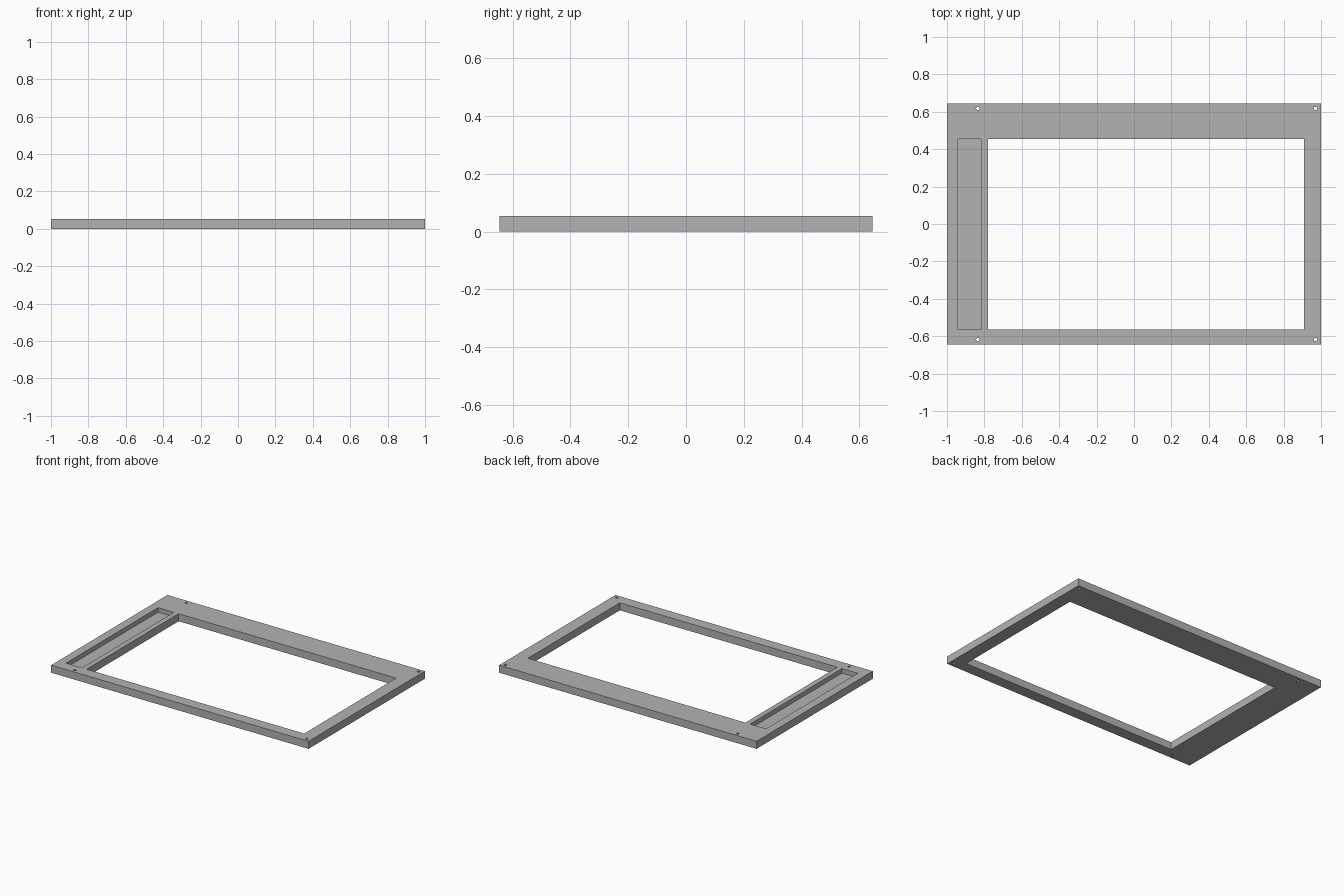
import bpy

if "Cube" in bpy.data.objects:
    bpy.data.objects.remove(bpy.data.objects["Cube"])

HEIGHT = 0.053
POCKET_FLOOR = 0.021

grey = bpy.data.materials.new("plain grey")
grey.diffuse_color = (0.45, 0.45, 0.45, 1)
grey.use_nodes = True
grey.node_tree.nodes["Principled BSDF"].inputs["Base Color"].default_value = grey.diffuse_color


def box(name, x0, x1, y0, y1, z0, z1):
    bpy.ops.mesh.primitive_cube_add(
        size=1, location=((x0 + x1) / 2, (y0 + y1) / 2, (z0 + z1) / 2))
    ob = bpy.context.object
    ob.name = name
    ob.scale = (x1 - x0, y1 - y0, z1 - z0)
    bpy.ops.object.transform_apply(location=True, rotation=False, scale=True)
    ob.data.materials.append(grey)
    return ob


# Flat rectangular frame body
frame = box("frame", -1, 1, -0.645, 0.645, 0, HEIGHT)

# Large window through the frame, and the shallow tray beside it
cutters = [
    box("window_cutter", -0.78, 0.91, -0.565, 0.455, -0.1, 0.2),
    box("tray_cutter", -0.94, -0.817, -0.565, 0.455, POCKET_FLOOR, 0.2),
]

# Small screw holes near the corners
for x in (-0.835, 0.97):
    for y in (-0.618, 0.618):
        bpy.ops.mesh.primitive_cylinder_add(
            vertices=24, radius=0.009, depth=0.4, location=(x, y, 0))
        hole = bpy.context.object
        hole.name = "screw_hole_cutter"
        hole.data.materials.append(grey)
        cutters.append(hole)

# Cut everything out of the body
for cutter in cutters:
    mod = frame.modifiers.new(cutter.name, 'BOOLEAN')
    mod.operation = 'DIFFERENCE'
    mod.solver = 'EXACT'
    mod.object = cutter
bpy.context.view_layer.objects.active = frame
for mod in list(frame.modifiers):
    bpy.ops.object.modifier_apply(modifier=mod.name)
for cutter in cutters:
    bpy.data.objects.remove(cutter)

# Smooth hole walls, crisp edges elsewhere
bpy.ops.object.select_all(action='DESELECT')
frame.select_set(True)
bpy.ops.object.shade_smooth_by_angle()
